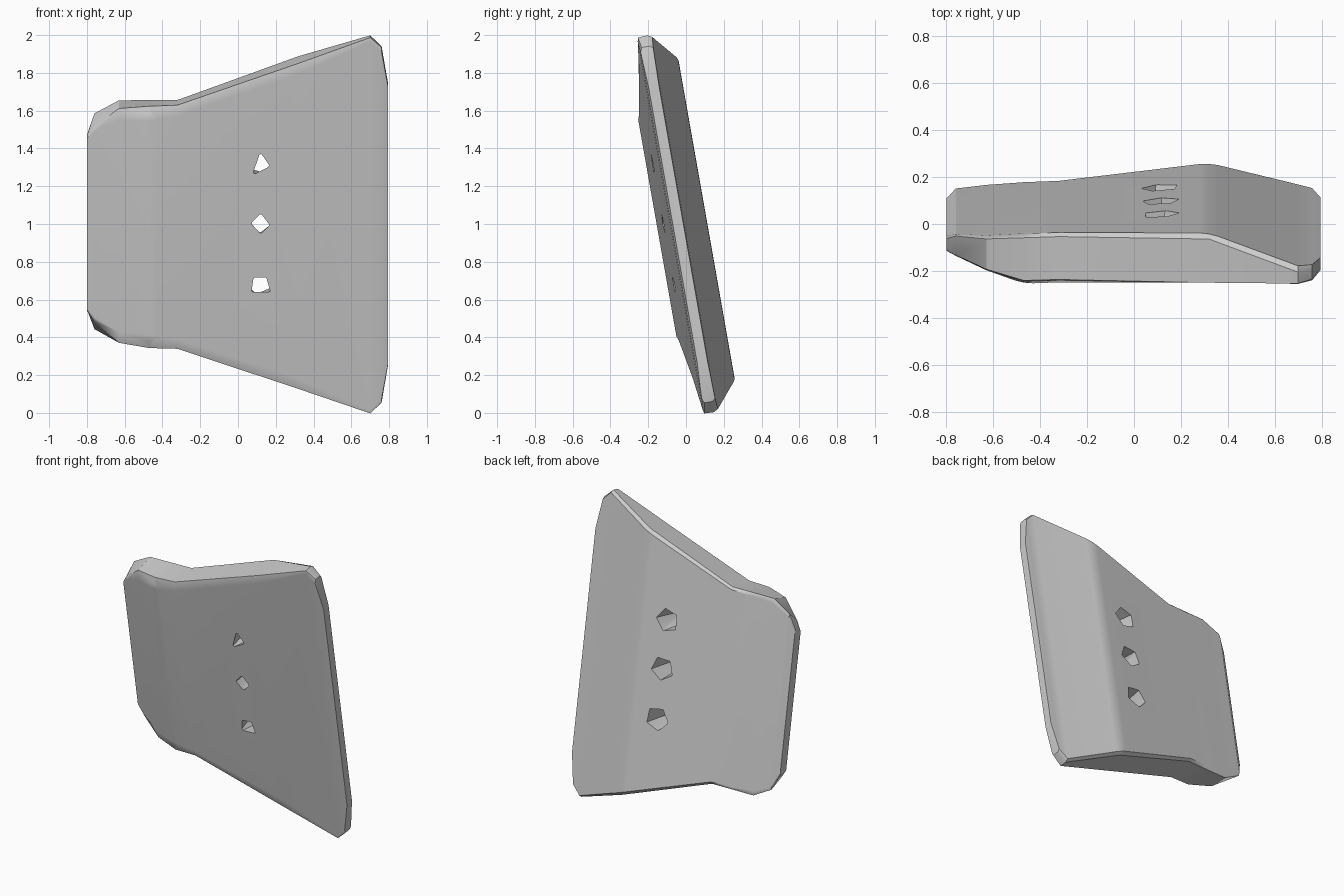
import bpy, bmesh
from math import radians, sin, cos, tau
from mathutils import Matrix

cube = bpy.data.objects.get("Cube")
if cube:
    bpy.data.objects.remove(cube)

LEAN = Matrix.Translation((0, 0, 1.006)) @ Matrix.Rotation(radians(10), 4, 'X')

grey = bpy.data.materials.new("plain grey")
grey.use_nodes = True
grey.diffuse_color = (0.6, 0.6, 0.6, 1)
shader = next(n for n in grey.node_tree.nodes if n.type == 'BSDF_PRINCIPLED')
shader.inputs["Base Color"].default_value = grey.diffuse_color


def make_object(name, bm):
    """Turn a bmesh into a leaning grey object."""
    bmesh.ops.recalc_face_normals(bm, faces=bm.faces[:])
    bm.transform(LEAN)
    mesh = bpy.data.meshes.new(name)
    bm.to_mesh(mesh)
    bm.free()
    mesh.materials.append(grey)
    obj = bpy.data.objects.new(name, mesh)
    bpy.context.collection.objects.link(obj)
    return obj


# Cross-sections along x: (depth, half height) of the front face edge,
# front rim edge, back rim edge and back face edge
sections = [
    (-.80, (-.035, .46), (-.02, .47), (.02, .47), (.03, .46)),
    (-.76, (-.05, .5), (-.04, .525), (.05, .58), (.055, .56)),
    (-.63, (-.1, .57), (-.085, .63), (.05, .65), (.06, .62)),
    (-.47, (-.157, .575), (-.13, .65), (.055, .65), (.07, .63)),
    (-.32, (-.147, .6), (-.125, .655), (.06, .65), (.075, .635)),
    (.32, (-.107, .82), (-.1, .875), (.09, .88), (.113, .86)),
    (.70, (-.085, .99), (-.08, 1.01), (-.03, 1.013), (-.005, 1)),
    (.76, (-.08, .93), (-.07, .955), (-.025, .955), (-.01, .94)),
    (.795, (-.07, .74), (-.06, .75), (-.02, .75), (-.015, .74)),
]
FRONT_RIDGE, BACK_RIDGE = 3, 5

# Plate body: mirrored sections lofted from side to side
bm = bmesh.new()
rings = []
for x, *half in sections:
    loop = half + [(y, -h) for y, h in reversed(half)]
    rings.append([bm.verts.new((x, y, h)) for y, h in loop])
for a, b in zip(rings, rings[1:]):
    for i in range(len(a)):
        j = (i + 1) % len(a)
        bm.faces.new((a[i], a[j], b[j], b[i]))
bm.faces.new(rings[0])
bm.faces.new(rings[-1])

# Soften the two upright ridges
ridges = [bm.edges.get((rings[FRONT_RIDGE][0], rings[FRONT_RIDGE][-1])),
          bm.edges.get((rings[BACK_RIDGE][3], rings[BACK_RIDGE][4]))]
bmesh.ops.bevel(bm, geom=ridges, offset=0.04, segments=2, profile=0.5,
                affect='EDGES', clamp_overlap=True)
plate = make_object("curved_plate", bm)

# Tapered holes: rough small outlines in front, wider pentagons behind
front_outlines = [
    (.34, [(0, .05), (.04, -.01), (-.035, -.05)]),
    (.02, [(0, .045), (.04, -.01), (0, -.05), (-.045, 0)]),
    (-.31, [(-.035, .035), (.025, .035), (.045, -.035), (-.045, -.035)]),
]
cutters = []
for n, (height, outline) in enumerate(front_outlines):
    bm = bmesh.new()
    for x, z in outline:
        bm.verts.new((.122 + x, -.15, height + z))
    for k in range(5):
        turn = tau * k / 5 + n
        bm.verts.new((.112 + .085 * cos(turn), .13,
                      height - .015 + .08 * sin(turn)))
    bmesh.ops.convex_hull(bm, input=bm.verts[:])
    cutter = make_object("hole_cutter", bm)
    cutter.hide_render = True
    cutters.append(cutter)

bpy.ops.object.select_all(action='DESELECT')
plate.select_set(True)
bpy.context.view_layer.objects.active = plate
for cutter in cutters:
    cut = plate.modifiers.new("hole", 'BOOLEAN')
    cut.operation = 'DIFFERENCE'
    cut.solver = 'EXACT'
    cut.object = cutter
    bpy.ops.object.modifier_apply(modifier=cut.name)
    bpy.data.objects.remove(cutter)

# Smooth ridges, crisp rim and hole edges
bpy.ops.object.shade_smooth_by_angle(angle=radians(28))
weighted = plate.modifiers.new("even shading", 'WEIGHTED_NORMAL')
weighted.keep_sharp = True
